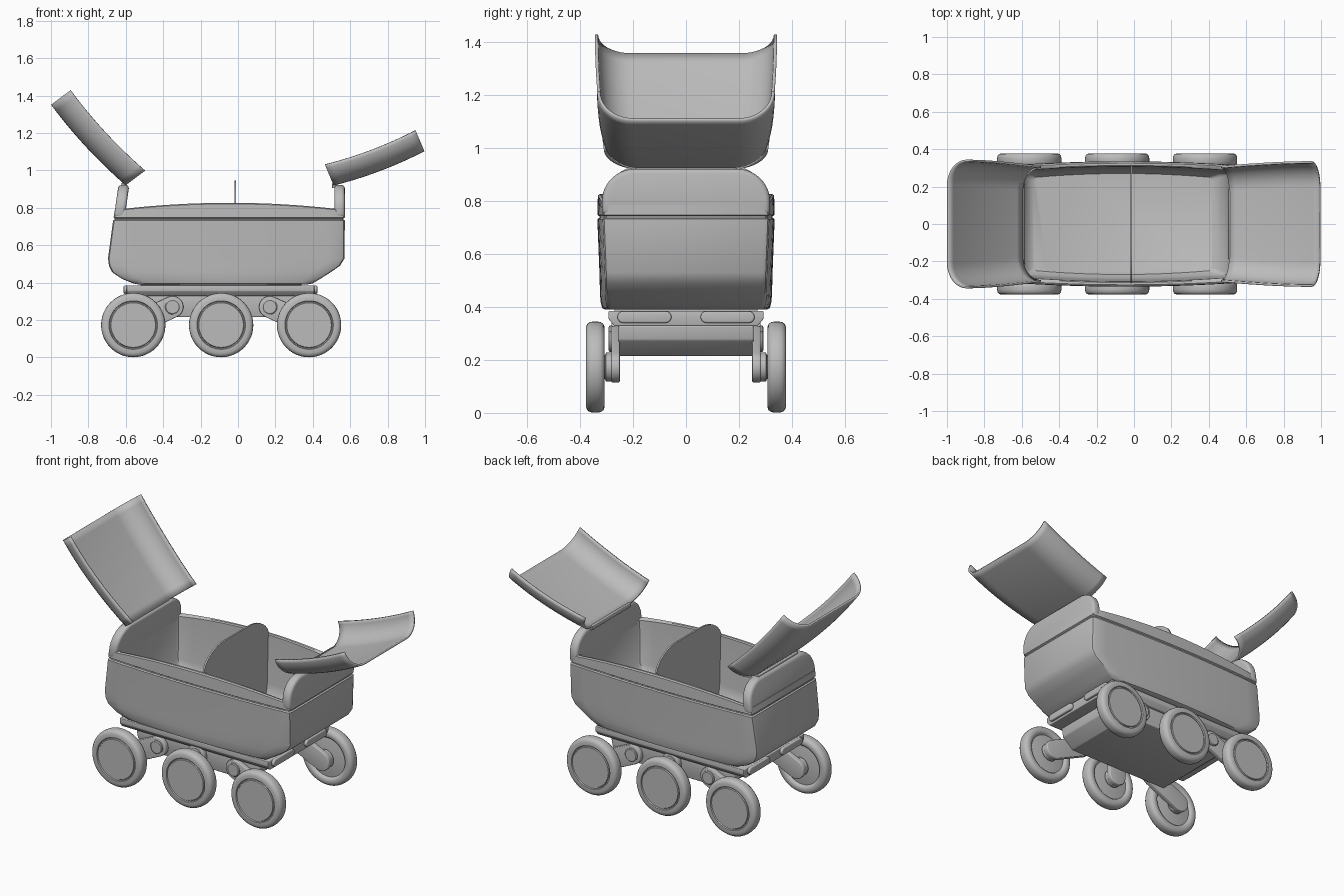
import bpy, bmesh, math

if "Cube" in bpy.data.objects:
    bpy.data.objects.remove(bpy.data.objects["Cube"], do_unlink=True)

grey = bpy.data.materials.new("plain grey")
grey.use_nodes = True
COLOUR = (0.5, 0.5, 0.5, 1)
grey.diffuse_color = COLOUR
grey.node_tree.nodes["Principled BSDF"].inputs["Base Color"].default_value = COLOUR


def finish(name, bm, bevel=0.0, segments=3):
    """Bevel the sharp edges, shade smooth and link the object."""
    bmesh.ops.recalc_face_normals(bm, faces=bm.faces)
    if bevel:
        sharp = [e for e in bm.edges if e.calc_face_angle(0) > 0.6]
        bmesh.ops.bevel(bm, geom=sharp, offset=bevel, segments=segments,
                        profile=0.5, affect='EDGES', clamp_overlap=True)
    me = bpy.data.meshes.new(name)
    bm.to_mesh(me)
    bm.free()
    me.materials.append(grey)
    me.shade_smooth()
    me.set_sharp_from_angle(angle=math.radians(35))
    ob = bpy.data.objects.new(name, me)
    bpy.context.collection.objects.link(ob)
    return ob


def loft(rings, closed=True, caps=True):
    """Skin a list of equal-length point rings."""
    bm = bmesh.new()
    rows = [[bm.verts.new(p) for p in ring] for ring in rings]
    n = len(rows[0])
    for a, b in zip(rows, rows[1:]):
        for i in range(n if closed else n - 1):
            j = (i + 1) % n
            bm.faces.new((a[i], a[j], b[j], b[i]))
    if caps:
        bm.faces.new(rows[0])
        bm.faces.new(rows[-1])
    return bm


def prism(name, pts, axis, a, b, bevel=0.0, lean=0.0):
    """Extrude a profile along x (profile is y,z) or y (profile is x,z)."""
    def place(p, d):
        if axis == 'x':
            return (d + lean * (p[1] - 0.745), p[0], p[1])
        return (p[0], d, p[1])
    bm = loft([[place(p, d) for p in pts] for d in (a, b)])
    return finish(name, bm, bevel)


def lathe(name, profile, cx, cz, side, steps=48):
    """Turn (radius, y) points about a sideways axle."""
    rings = []
    for r, y in profile:
        rings.append([(cx + r * math.cos(k * math.tau / steps), side * y,
                       cz + r * math.sin(k * math.tau / steps)) for k in range(steps)])
    return finish(name, loft(rings))


def arch(hw, base, shoulder, rx, top, n=10):
    """Profile with a straight foot and elliptical shoulders."""
    right = [(hw, base)]
    for k in range(n + 1):
        a = k * math.pi / 2 / n
        right.append((hw - rx + rx * math.cos(a), shoulder + (top - shoulder) * math.sin(a)))
    return right + [(-y, z) for y, z in reversed(right)]


def capsule(x0, z0, x1, z1, r, n=12):
    base = math.atan2(z1 - z0, x1 - x0)
    pts = []
    for cx, cz, start in ((x1, z1, base - math.pi / 2), (x0, z0, base + math.pi / 2)):
        for k in range(n + 1):
            a = start + k * math.pi / n
            pts.append((cx + r * math.cos(a), cz + r * math.sin(a)))
    return pts


def hull_ring(z, x0, x1, hw, bow=0.0, c=0.02, n=16):
    """Rectangle with softly bowed long sides, seen from above."""
    e = hw - 0.02
    side = [(x0, c - e, z), (x0 + 0.3 * c, 0.3 * c - e, z)]
    for k in range(n + 1):
        t = 2 * k / n - 1
        x = x0 + c + (x1 - x0 - 2 * c) * k / n
        side.append((x, -(e + 0.02 * (1 - t * t)), z + bow * (1 - t * t)))
    side += [(x1 - 0.3 * c, 0.3 * c - e, z), (x1, c - e, z)]
    return side + [(x, -y, zz) for x, y, zz in reversed(side)]


# Tub: outer hull, seam groove, bowed rim and hollow inside
levels = [
    (0.39, -0.53, 0.37, 0.305), (0.396, -0.56, 0.40, 0.317), (0.42, -0.62, 0.44, 0.323),
    (0.455, -0.672, 0.495, 0.325), (0.49, -0.69, 0.545, 0.326), (0.53, -0.695, 0.57, 0.327),
    (0.732, -0.668, 0.571, 0.335), (0.737, -0.66, 0.563, 0.327), (0.743, -0.66, 0.563, 0.327),
    (0.748, -0.665, 0.571, 0.335), (0.786, -0.66, 0.571, 0.333, 0.035),
    (0.792, -0.652, 0.563, 0.325, 0.035), (0.792, -0.61, 0.522, 0.313, 0.035),
    (0.786, -0.604, 0.516, 0.307, 0.035), (0.53, -0.6, 0.505, 0.297),
    (0.48, -0.58, 0.47, 0.29), (0.45, -0.54, 0.42, 0.27)]
finish("tub", loft([hull_ring(*lv) for lv in levels]))

# Arched end walls and middle divider
end_arch = arch(0.317, 0.748, 0.80, 0.125, 0.922)
prism("left_end_wall", end_arch, 'x', -0.664, -0.606, 0.018, lean=0.14)
prism("right_end_wall", end_arch, 'x', 0.515, 0.571, 0.018)
prism("divider", arch(0.318, 0.748, 0.80, 0.2, 0.945), 'x', -0.02, -0.01)
prism("divider_lower", [(-0.305, 0.44), (0.305, 0.44), (0.305, 0.76), (-0.305, 0.76)],
      'x', -0.02, -0.01)


# Open lids: curved troughs that widen away from the hinge
def lid(name, hinge, tip, depth, sag, w0, w1, n=14, r=0.13):
    rings = []
    for i in range(n + 1):
        s = i / n
        hw = w0 + (w1 - w0) * math.sin(s * math.pi / 2)
        k = sag * 4 * s * (1 - s)
        cx = hinge[0] + (tip[0] - hinge[0]) * s - depth[0] * k
        cz = hinge[1] + (tip[1] - hinge[1]) * s - depth[1] * k
        half = []
        for j in range(11):
            a = j * math.pi / 20
            d = 1 - math.sin(a)
            half.append((cx + depth[0] * d, hw - r + r * math.cos(a), cz + depth[1] * d))
        rings.append(half + [(x, -y, z) for x, y, z in reversed(half)])
    ob = finish(name, loft(rings, closed=False, caps=False))
    mod = ob.modifiers.new("thickness", 'SOLIDIFY')
    mod.thickness = 0.012
    mod.offset = 0


lid("left_lid", (-0.597, 0.925), (-0.995, 1.355), (0.1, 0.074), 0.13, 0.305, 0.338)
lid("right_lid", (0.51, 0.925), (0.994, 1.108), (-0.045, 0.107), 0.13, 0.305, 0.33)
for name, x in (("left_hinge", -0.612), ("right_hinge", 0.515)):
    prism(name, [(-0.19, 0.905), (0.19, 0.905), (0.19, 0.932), (-0.19, 0.932)],
          'x', x - 0.012, x + 0.016, 0.004)

# Chassis deck and keel box
prism("deck", [(-0.293, 0.385), (-0.293, 0.355), (-0.27, 0.328),
               (0.27, 0.328), (0.293, 0.355), (0.293, 0.385)], 'x', -0.595, 0.408, 0.004)
prism("deck_riser", [(-0.27, 0.38), (0.27, 0.38), (0.27, 0.4), (-0.27, 0.4)], 'x', -0.52, 0.34)
prism("keel_box", [(-0.51, 0.33), (-0.5, 0.275), (-0.43, 0.215),
                   (0.25, 0.215), (0.32, 0.275), (0.33, 0.33)], 'y', -0.255, 0.255, 0.006)

# Lamps on both ends of the deck
for end, x in (("left", -0.597), ("right", 0.41)):
    for side in (-1, 1):
        prism(end + "_lamp", capsule(side * 0.077, 0.362, side * 0.237, 0.362, 0.022),
              'x', x - 0.014, x + 0.014, 0.006)

# Wheels with tyres, dished backs, hubs and swing arms
tyre = [(0.05, 0.312), (0.118, 0.322), (0.125, 0.312), (0.135, 0.307), (0.15, 0.307),
        (0.163, 0.312), (0.17, 0.322), (0.172, 0.335), (0.172, 0.35), (0.17, 0.363),
        (0.163, 0.373), (0.15, 0.378), (0.13, 0.378), (0.127, 0.371), (0.122, 0.371),
        (0.119, 0.377)]
hub = [(0.055, 0.275), (0.055, 0.302), (0.045, 0.306), (0.045, 0.325)]
for side, label in ((-1, "front"), (1, "back")):
    for x, px, pz in ((-0.56, -0.35, 0.27), (-0.09, -0.09, 0.29), (0.38, 0.17, 0.27)):
        lathe(label + "_wheel", tyre, x, 0.173, side)
        lathe(label + "_hub", hub, x, 0.173, side, 32)
        a, b = sorted((side * 0.25, side * 0.282))
        prism(label + "_swing_arm", capsule(x, 0.173, px, pz, 0.058), 'y', a, b, 0.005)
        lathe(label + "_pivot_cap", [(0.04, 0.27), (0.04, 0.288), (0.035, 0.292)],
              px, pz, side, 32)
